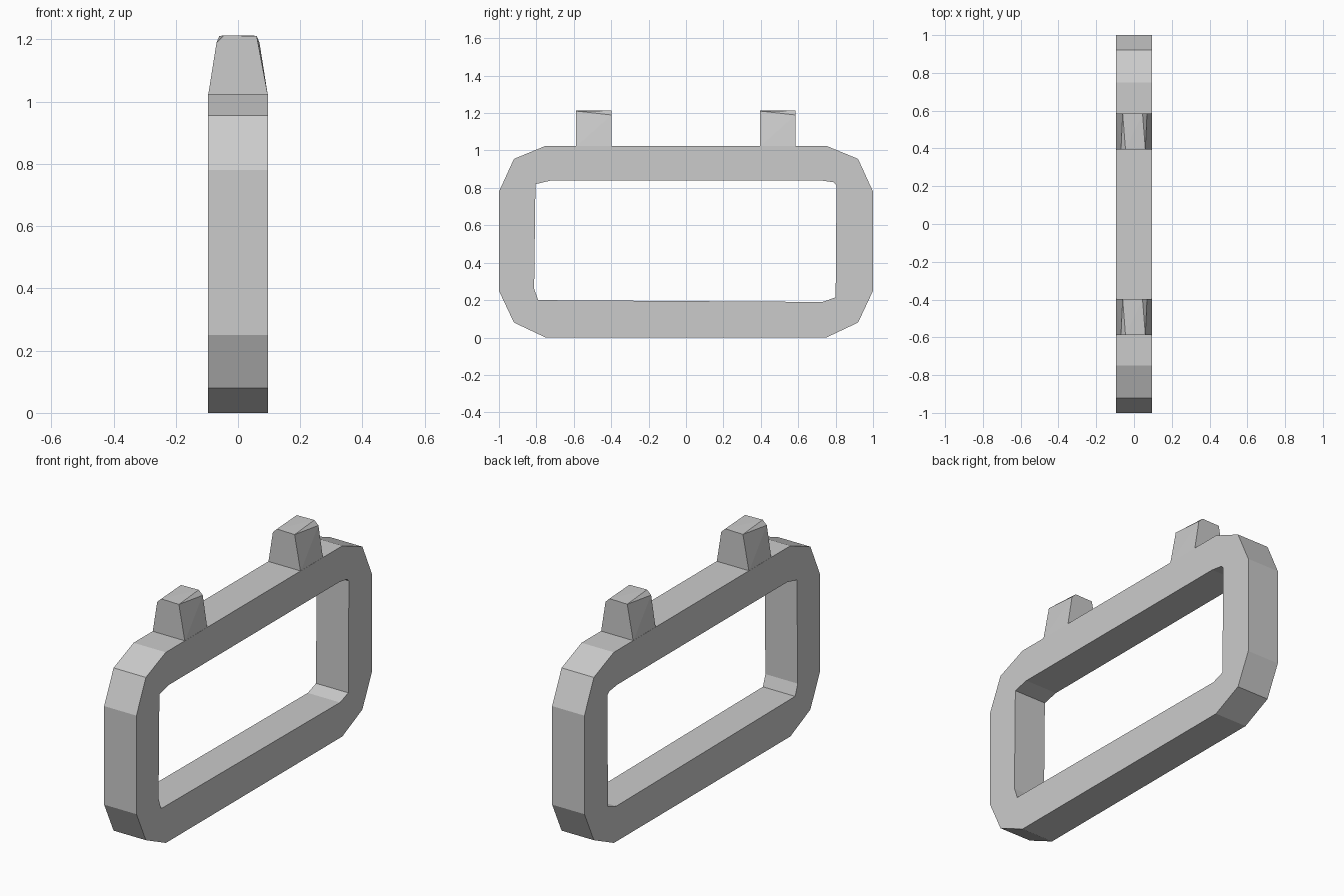
import bpy, bmesh
from math import pi

if "Cube" in bpy.data.objects:
    bpy.data.objects.remove(bpy.data.objects["Cube"])

W = 0.096  # half thickness


def add_ring():
    # Flat curve with a hole, stood upright in the YZ plane and extruded along X
    q = [(1.0, 0.25), (1.0, 0.78), (0.92, 0.955), (0.75, 1.025)]
    outer = [(0.75, 0), (0.92, 0.08)] + q
    outer += [(-y, z) for y, z in reversed(outer)]
    inner = [(-0.79, 0.2), (0.73, 0.19), (0.80, 0.215), (0.805, 0.815),
             (0.79, 0.83), (0.72, 0.84), (-0.72, 0.84), (-0.805, 0.82), (-0.812, 0.26)]
    cu = bpy.data.curves.new("ring_frame", 'CURVE')
    cu.dimensions = '2D'
    cu.fill_mode = 'BOTH'
    cu.extrude = W
    for pts in (outer, inner):
        s = cu.splines.new('POLY')
        s.points.add(len(pts) - 1)
        for p, (y, z) in zip(s.points, pts):
            p.co = (y, z, 0, 1)
        s.use_cyclic_u = True
    ob = bpy.data.objects.new("ring_frame", cu)
    bpy.context.collection.objects.link(ob)
    ob.rotation_euler = (pi / 2, 0, pi / 2)
    bpy.context.view_layer.objects.active = ob
    ob.select_set(True)
    bpy.ops.object.convert(target='MESH')
    # Weld the caps to the walls, keep flat faces
    bm = bmesh.new()
    bm.from_mesh(ob.data)
    bmesh.ops.remove_doubles(bm, verts=bm.verts, dist=1e-4)
    bmesh.ops.recalc_face_normals(bm, faces=bm.faces)
    for f in bm.faces:
        f.smooth = False
    bm.to_mesh(ob.data)
    bm.free()


def add_peg(name, yc):
    # Tapered peg: hull of an end profile and its half-turned copy
    end = [(-W, 1.02), (-0.069, 1.19), (-0.045, 1.213), (0.06, 1.211), (W, 1.02)]
    bm = bmesh.new()
    for s in (1, -1):
        for x, z in end:
            bm.verts.new((s * x, yc - s * 0.095, z))
    bmesh.ops.convex_hull(bm, input=bm.verts)
    bmesh.ops.dissolve_limit(bm, angle_limit=0.02, verts=bm.verts, edges=bm.edges)
    bmesh.ops.recalc_face_normals(bm, faces=bm.faces)
    me = bpy.data.meshes.new(name)
    bm.to_mesh(me)
    bm.free()
    bpy.context.collection.objects.link(bpy.data.objects.new(name, me))


add_ring()
add_peg("front_peg", -0.493)
add_peg("back_peg", 0.49)
